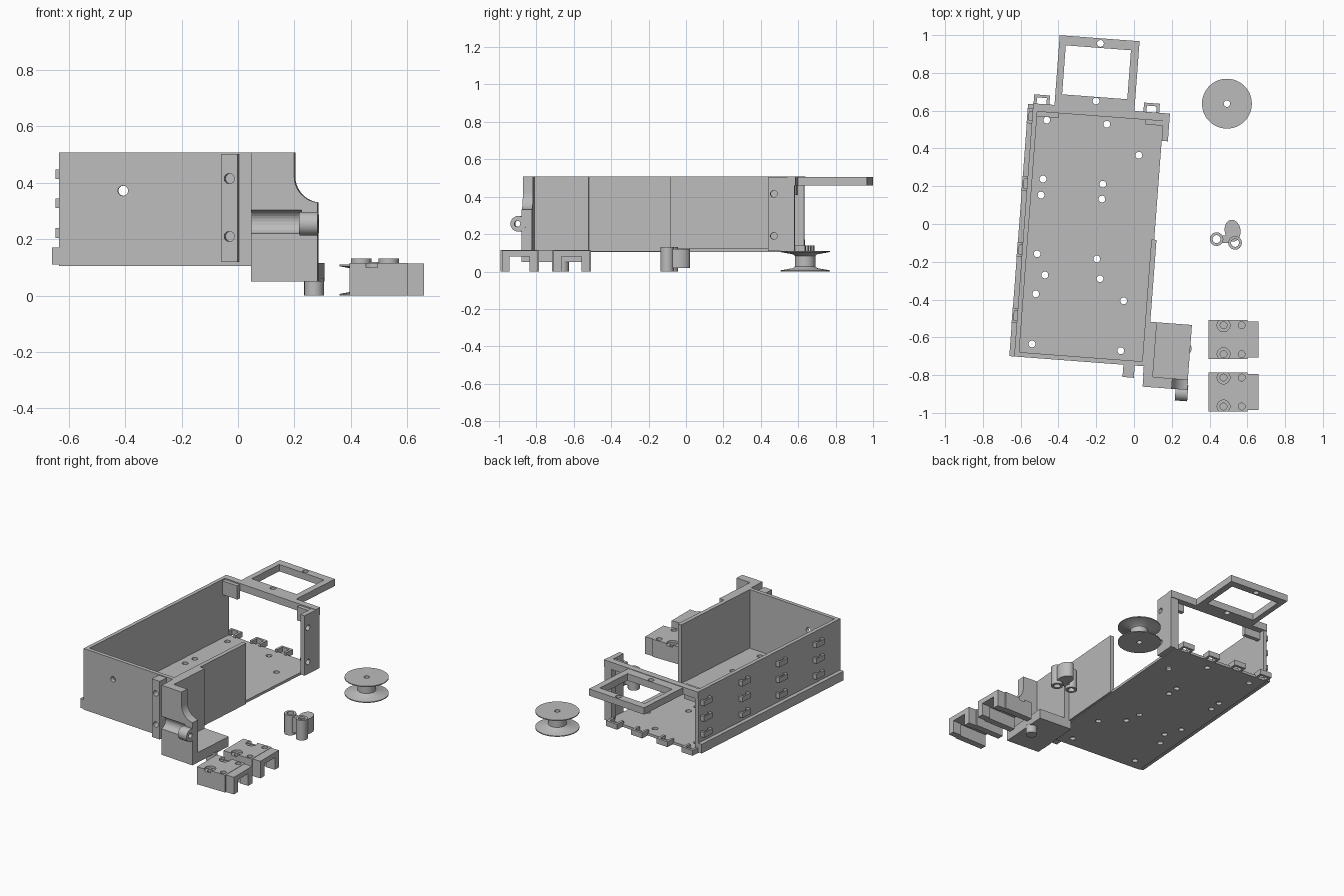
import bpy, bmesh, math
from mathutils import Matrix, Vector

if "Cube" in bpy.data.objects:
    bpy.data.objects.remove(bpy.data.objects["Cube"])

mat = bpy.data.materials.new("grey_plastic")
mat.diffuse_color = (0.5, 0.5, 0.5, 1)
mat.use_nodes = True
mat.node_tree.nodes["Principled BSDF"].inputs["Base Color"].default_value = mat.diffuse_color
TURN = Matrix.Rotation(math.radians(-4.3), 4, 'Z')   # the tray sits slightly turned
WORLD = Matrix.Identity(4)


def finish(name, bm, frame=WORLD):
    bmesh.ops.recalc_face_normals(bm, faces=bm.faces)
    me = bpy.data.meshes.new(name)
    bm.to_mesh(me)
    bm.free()
    me.materials.append(mat)
    ob = bpy.data.objects.new(name, me)
    bpy.context.collection.objects.link(ob)
    ob.matrix_world = frame
    return ob


def add_box(bm, x0, x1, y0, y1, z0, z1):
    m = Matrix.Translation(((x0 + x1) / 2, (y0 + y1) / 2, (z0 + z1) / 2))
    bmesh.ops.create_cube(bm, size=1, matrix=m @ Matrix.Diagonal((x1 - x0, y1 - y0, z1 - z0, 1)))


def add_rod(bm, c, r, depth, axis='Z', n=24):
    rot = {'Z': WORLD, 'X': Matrix.Rotation(math.pi / 2, 4, 'Y'), 'Y': Matrix.Rotation(math.pi / 2, 4, 'X')}[axis]
    bmesh.ops.create_cone(bm, cap_ends=True, segments=n, radius1=r, radius2=r, depth=depth,
                          matrix=Matrix.Translation(c) @ rot)


def boxes(name, items, frame=TURN):
    bm = bmesh.new()
    for b in items:
        add_box(bm, *b)
    return finish(name, bm, frame)


def prism(name, pts, y0, y1, frame=TURN):
    """Extrude an x-z profile along y."""
    bm = bmesh.new()
    f = bm.faces.new([bm.verts.new((x, y0, z)) for x, z in pts])
    ext = bmesh.ops.extrude_face_region(bm, geom=[f])
    bmesh.ops.translate(bm, vec=(0, y1 - y0, 0), verts=[v for v in ext['geom'] if isinstance(v, bmesh.types.BMVert)])
    return finish(name, bm, frame)


def cut(ob, rods, frame=TURN):
    """Subtract rods given as (centre, radius, depth, axis)."""
    bm = bmesh.new()
    for r in rods:
        add_rod(bm, *r)
    c = finish(ob.name + "_cutter", bm, frame)
    c.hide_render = True
    c.hide_set(True)
    c.display_type = 'WIRE'
    mod = ob.modifiers.new("holes", 'BOOLEAN')
    mod.operation = 'DIFFERENCE'
    mod.solver = 'EXACT'
    mod.object = c


def smooth(ob):
    bpy.ops.object.select_all(action='DESELECT')
    ob.select_set(True)
    bpy.context.view_layer.objects.active = ob
    bpy.ops.object.shade_smooth_by_angle(angle=math.radians(35))


# tray floor with its screw holes
floor = boxes("tray_floor", [(-.58, .113, -.745, .592, .105, .122)])
spots = [(-.482, .238), (-.492, .153), (-.513, -.158), (-.472, -.27), (-.52, -.37), (-.54, -.635),
         (-.144, .528), (.026, .364), (-.165, .211), (-.17, .132), (-.197, -.185), (-.18, -.29),
         (-.055, -.407), (-.07, -.671), (-.462, .55)]
cut(floor, [((x, y, .11), .018, .1, 'Z') for x, y in spots], WORLD)

# tray walls
boxes("left_wall", [(-.58, -.555, -.747, .592, .105, .508)])
boxes("left_rail", [(-.606, -.578, -.747, .592, .11, .17)])
front = boxes("front_wall", [(-.58, .113, -.747, -.722, .105, .508)])
cut(front, [((-.353, -.735, .372), .018, .1, 'Y')])
boxes("right_wall", [(.098, .125, -.747, -.075, .108, .508)])

# cable loops on the left wall and along the back of the floor
loops = []
for v in (.53, .17, -.18, -.53):
    for z in (.205, .31, .413):
        loops += [(-.607, -.597, v - .04, v + .04, z, z + .034),
                  (-.6, -.578, v - .04, v - .024, z, z + .034),
                  (-.6, -.578, v + .024, v + .04, z, z + .034)]
boxes("wall_loops", loops)
loops = []
for u in (-.536, -.342, -.147, .047):
    loops += [(u - .042, u + .042, .63, .645, .105, .14),
              (u - .042, u - .026, .58, .632, .105, .14),
              (u + .026, u + .042, .58, .632, .105, .14)]
boxes("back_loops", loops)

# open back: top bar, corner gussets, right post
boxes("back_top_bar", [(-.58, .146, .555, .597, .46, .508)])
boxes("back_gussets", [(-.557, -.44, .53, .557, .41, .5), (.02, .116, .53, .557, .41, .5)])
post = boxes("back_right_post", [(.113, .146, .45, .592, .11, .505)])
cut(post, [((.13, .482, z), .018, .1, 'X') for z in (.19, .415)])
boxes("back_post_web", [(.09, .114, .555, .592, .108, .47)])

# rectangular frame overhanging the back
boxes("frame_sides", [(-.467, -.431, .59, .967, .46, .505), (-.085, -.043, .59, .967, .46, .505)])
for nm, v0, v1, hv in (("frame_outer_bar", .916, .967, .94), ("frame_inner_bar", .59, .656, .634)):
    bar = boxes(nm, [(-.433, -.083, v0, v1, .46, .505)])
    cut(bar, [((-.249, hv, .48), .018, .1, 'Z')])

# front mounting strip
strip = boxes("front_mount_strip", [(0, .06, -.812, -.745, .12, .503)])
cut(strip, [((.03, -.78, z), .018, .2, 'Y') for z in (.21, .415)])

# corner holder: scooped front plate, side wall, low floor
arc = [(.357 + .093 * math.cos(t), .423 + .093 * math.sin(t))
       for t in (math.radians(264 - i * 84 / 10) for i in range(11))]
plate = prism("holder_front_plate", [(.11, .05), (.347, .05)] + arc + [(.264, .508), (.11, .508)], -.855, -.8)
cut(plate, [((.195, -.862, .262), .042, .19, 'X')])
smooth(plate)
boxes("holder_side_wall", [(.11, .16, -.802, -.51, .05, .508), (.108, .13, -.802, -.72, .05, .508)])
boxes("holder_floor", [(.11, .346, -.802, -.51, .05, .115)])

# pivot lug on the front plate
bm = bmesh.new()
add_rod(bm, (.318, -.873, .255), .042, .066, 'X')
lug = finish("pivot_lug", bm, TURN)
cut(lug, [((.318, -.878, .255), .016, .2, 'X')])
smooth(lug)

# guide tube under the holder
bm = bmesh.new()
add_rod(bm, (.27, -.66, .03), .035, .06)
smooth(finish("guide_tube", bm))

# two loose clamps
for i, y0 in enumerate((-.993, -.716)):
    y1 = y0 + .207
    top = boxes("clamp_%d_top" % (i + 1), [(.395, .602, y0, y1, .08, .115)], WORLD)
    rods = []
    for y in (y0 + .027, y1 - .027):
        rods += [((.474, y, .06), .018, .2, 'Z'), ((.57, y, .06), .018, .2, 'Z')]
    cut(top, rods)
    top.modifiers[0].object.matrix_world = WORLD
    rims = [((.474, y, .115), .034, .03, 'Z') for y in (y0 + .027, y1 - .027)]
    cut(top, rims, WORLD)
    boxes("clamp_%d_legs" % (i + 1), [(.395, .602, y0, y0 + .043, 0, .081), (.395, .602, y1 - .043, y1, 0, .081)], WORLD)
    boxes("clamp_%d_end" % (i + 1), [(.6, .66, y0 + .008, y1 - .008, .08, .113),
                                     (.6, .66, y0 + .008, y0 + .05, 0, .081),
                                     (.6, .66, y1 - .05, y1 - .008, 0, .081)], WORLD)

# loose lever: two bored bosses, a bridge and a rounded lobe
for i, (x, y) in enumerate(((.437, -.08), (.535, -.1))):
    bm = bmesh.new()
    add_rod(bm, (x, y, .066), .036, .132)
    boss = finish("lever_boss_%d" % (i + 1), bm)
    cut(boss, [((x, y, .066), .021, .3, 'Z')], WORLD)
    smooth(boss)
bm = bmesh.new()
bmesh.ops.create_cone(bm, cap_ends=True, segments=28, radius1=1, radius2=1, depth=.1,
                      matrix=Matrix.Translation((.522, -.035, .07)) @ Matrix.Rotation(.15, 4, 'Z')
                      @ Matrix.Diagonal((.042, .058, 1, 1)))
smooth(finish("lever_lobe", bm))
boxes("lever_bridge", [(.465, .512, -.1, -.06, .02, .12)], WORLD)

# loose spool, turned profile with a centre bore
bm = bmesh.new()
prof = [(.017, 0), (.132, 0), (.132, .006), (.065, .018), (.055, .026),
        (.055, .084), (.065, .092), (.132, .104), (.132, .11), (.017, .11)]
vs = [bm.verts.new((r, 0, z)) for r, z in prof]
es = [bm.edges.new((vs[i], vs[(i + 1) % len(vs)])) for i in range(len(vs))]
bmesh.ops.spin(bm, geom=vs + es, cent=(0, 0, 0), axis=(0, 0, 1), angle=2 * math.pi, steps=48, use_duplicate=False)
bmesh.ops.remove_doubles(bm, verts=bm.verts, dist=1e-5)
smooth(finish("spool", bm, Matrix.Translation((.492, .637, 0))))
